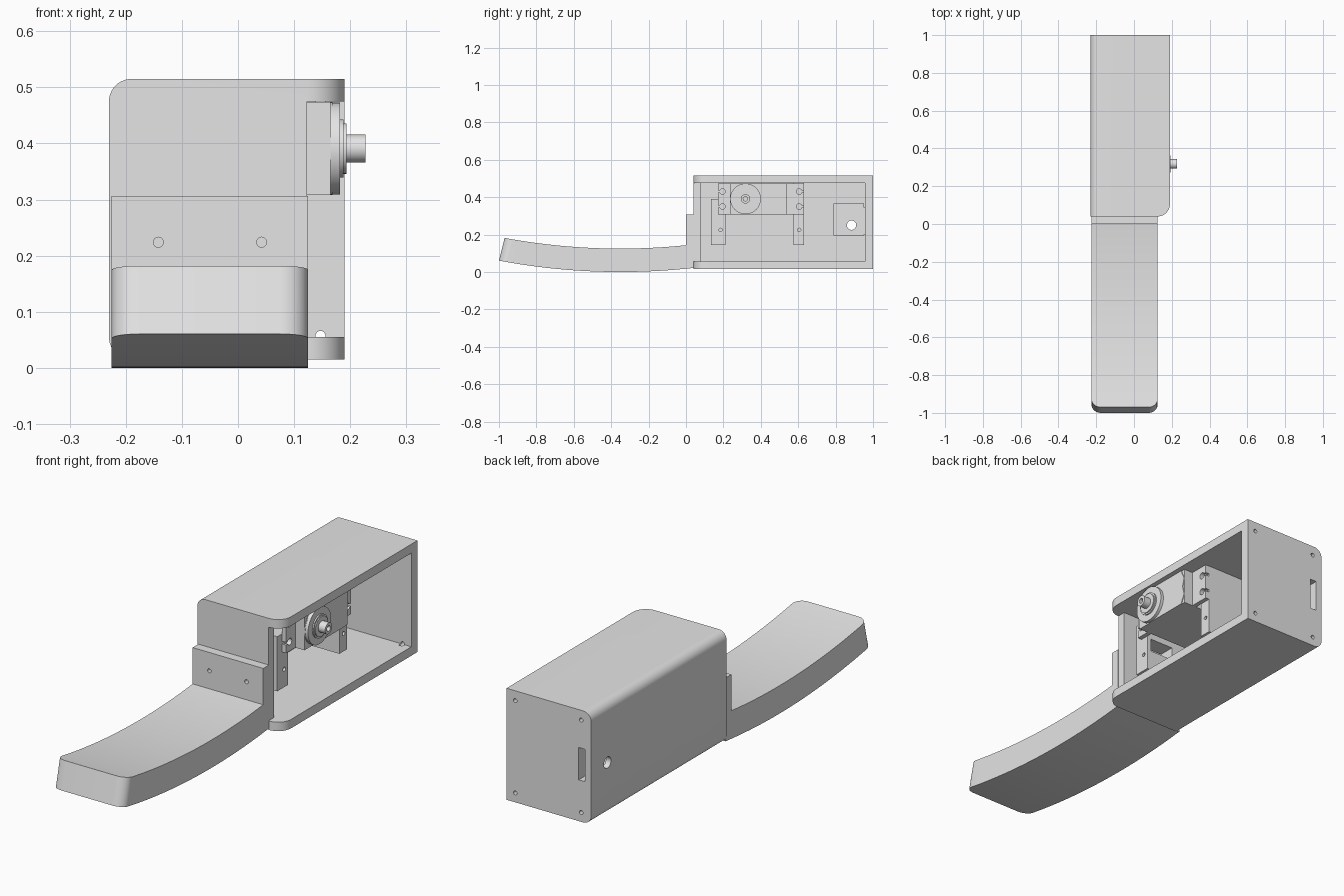
import bpy, bmesh, math
from mathutils import Vector

if "Cube" in bpy.data.objects:
    bpy.data.objects.remove(bpy.data.objects["Cube"], do_unlink=True)

GREY = (0.78, 0.78, 0.78, 1)
mat = bpy.data.materials.new("plain grey")
mat.use_nodes = True
mat.diffuse_color = GREY
mat.node_tree.nodes["Principled BSDF"].inputs["Base Color"].default_value = GREY
parts = []


def prism(name, pts, axis, lo, hi, helper=False):
    """Extrude a flat outline along an axis."""
    place = {"x": lambda u, v, w: (w, u, v),
             "y": lambda u, v, w: (u, w, v),
             "z": lambda u, v, w: (u, v, w)}[axis]
    bm = bmesh.new()
    face = bm.faces.new([bm.verts.new(place(u, v, lo)) for u, v in pts])
    ext = bmesh.ops.extrude_face_region(bm, geom=[face])
    moved = [g for g in ext["geom"] if isinstance(g, bmesh.types.BMVert)]
    bmesh.ops.translate(bm, verts=moved, vec=Vector(place(0, 0, hi - lo)))
    bmesh.ops.recalc_face_normals(bm, faces=bm.faces)
    me = bpy.data.meshes.new(name)
    bm.to_mesh(me)
    bm.free()
    ob = bpy.data.objects.new(name, me)
    bpy.context.collection.objects.link(ob)
    if helper:
        ob.hide_render = True
    else:
        me.materials.append(mat)
        parts.append(ob)
    return ob


def arc(cu, cv, r, a0, a1, n=10):
    return [(cu + r * math.cos(math.radians(a0 + (a1 - a0) * i / n)),
             cv + r * math.sin(math.radians(a0 + (a1 - a0) * i / n))) for i in range(n + 1)]


def disc(u, v, r, n=32):
    return arc(u, v, r, 0, 360, n)[:-1]


def rect(u0, u1, v0, v1):
    return [(u0, v0), (u1, v0), (u1, v1), (u0, v1)]


def cut(ob, *cutters):
    """Subtract (outline, axis, lo, hi) solids, then bake the result."""
    for c in cutters:
        tool = prism("cutter", *c, helper=True)
        mod = ob.modifiers.new("cut", "BOOLEAN")
        mod.operation, mod.solver, mod.object = "DIFFERENCE", "EXACT", tool
        dg = bpy.context.evaluated_depsgraph_get()
        dg.update()
        baked = bpy.data.meshes.new_from_object(ob.evaluated_get(dg))
        ob.modifiers.clear()
        ob.data = baked
        bpy.data.objects.remove(tool, do_unlink=True)


# Case: rounded on the closed side, open on the other
L, R, B, T = -0.23, 0.19, 0.015, 0.515
case = prism("case", [(R, B), (R, T)] + arc(L + 0.04, T - 0.04, 0.04, 90, 180)
             + arc(L + 0.04, B + 0.04, 0.04, 180, 270), "y", 0.04, 1.0)
cut(case,
    (rect(-0.19, 0.3, 0.055, 0.475), "y", 0.08, 0.957),
    (rect(0.123, 0.3, 0.055, 0.475), "y", -0.1, 0.2),
    (arc(0.125, 0.105, 0.065, -90, 0) + [(0.25, 0.105), (0.25, 0), (0.125, 0)], "z", -0.1, 0.7),
    (rect(0.79, 0.95, 0.195, 0.365), "x", -0.205, -0.1),
    (rect(-0.2, -0.168, 0.2, 0.345), "y", 0.9, 1.1),
    (disc(0.885, 0.25, 0.025), "x", -0.3, -0.1))
for x in (-0.18, 0.147):
    for z in (0.057, 0.471):
        cut(case, (disc(x, z, 0.009, 16), "y", 0.94, 1.1))

# Mounting flange with two screw holes
flange = prism("mounting_flange", rect(-0.225, 0.125, 0.021, 0.306), "y", 0.0, 0.04)
for x in (-0.142, 0.042):
    cut(flange, (disc(x, 0.224, 0.009, 16), "y", -0.1, 0.1))


# Curved handle with rounded end corners
def curve(radius, y0, y1, n=24):
    ys = [y0 + (y1 - y0) * i / n for i in range(n + 1)]
    return [(y, 3.52 - math.sqrt(radius ** 2 - (y + 0.35) ** 2)) for y in ys]


handle = prism("handle", curve(3.52, -1.0, 0.04) + curve(3.395, 0.04, -0.97), "x", -0.225, 0.125)
bm = bmesh.new()
bm.from_mesh(handle.data)
ends = [e for e in bm.edges if all(v.co.y < -0.965 for v in e.verts)
        and abs(e.verts[0].co.z - e.verts[1].co.z) > 0.05]
bmesh.ops.bevel(bm, geom=ends, offset=0.05, segments=8, profile=0.5, affect="EDGES")
bm.to_mesh(handle.data)
bm.free()

# Support posts carrying the motor
front_post = prism("front_post", rect(0.135, 0.21, 0.145, 0.39), "x", -0.19, 0.1)
cut(front_post, (rect(-0.04, 0.08, 0.24, 0.3), "y", 0.1, 0.3))
rear_post = prism("rear_post", rect(0.575, 0.63, 0.145, 0.475), "x", -0.19, 0.1)
for post, y in ((front_post, 0.185), (rear_post, 0.605)):
    cut(post, (disc(y, 0.225, 0.009, 16), "x", 0.04, 0.2))

# Motor body, ears with open screw slots, and gear cover
prism("motor_body", rect(0.235, 0.54, 0.308, 0.474), "x", -0.11, 0.165)
ears = prism("motor_ears", rect(0.17, 0.63, 0.308, 0.474), "x", 0.1, 0.12)
for z in (0.35, 0.43):
    for y, edge in ((0.195, 0.1), (0.605, 0.7)):
        cut(ears, (disc(y, z, 0.015, 16), "x", 0.05, 0.2),
            (rect(min(y, edge), max(y, edge), z - 0.006, z + 0.006), "x", 0.05, 0.2))
prism("gear_cover", arc(0.318, 0.391, 0.083, 90, 270, 20)
      + [(0.52, 0.308), (0.54, 0.35), (0.53, 0.391), (0.54, 0.43), (0.52, 0.474)], "x", 0.165, 0.168)
prism("gear_boss", disc(0.318, 0.391, 0.082, 48), "x", 0.166, 0.182)

# Output shaft
prism("shaft_collar", disc(0.318, 0.391, 0.052), "x", 0.18, 0.188)
prism("shaft_washer", disc(0.318, 0.391, 0.045), "x", 0.187, 0.193)
shaft = prism("output_shaft", disc(0.318, 0.391, 0.025), "x", 0.19, 0.227)
cut(shaft, (disc(0.318, 0.391, 0.012, 20), "x", 0.2, 0.3))

# Smooth curved areas, keeping edges sharp
for ob in bpy.context.selected_objects:
    ob.select_set(False)
for ob in parts:
    ob.select_set(True)
bpy.context.view_layer.objects.active = case
bpy.ops.object.shade_smooth_by_angle(angle=math.radians(30))
